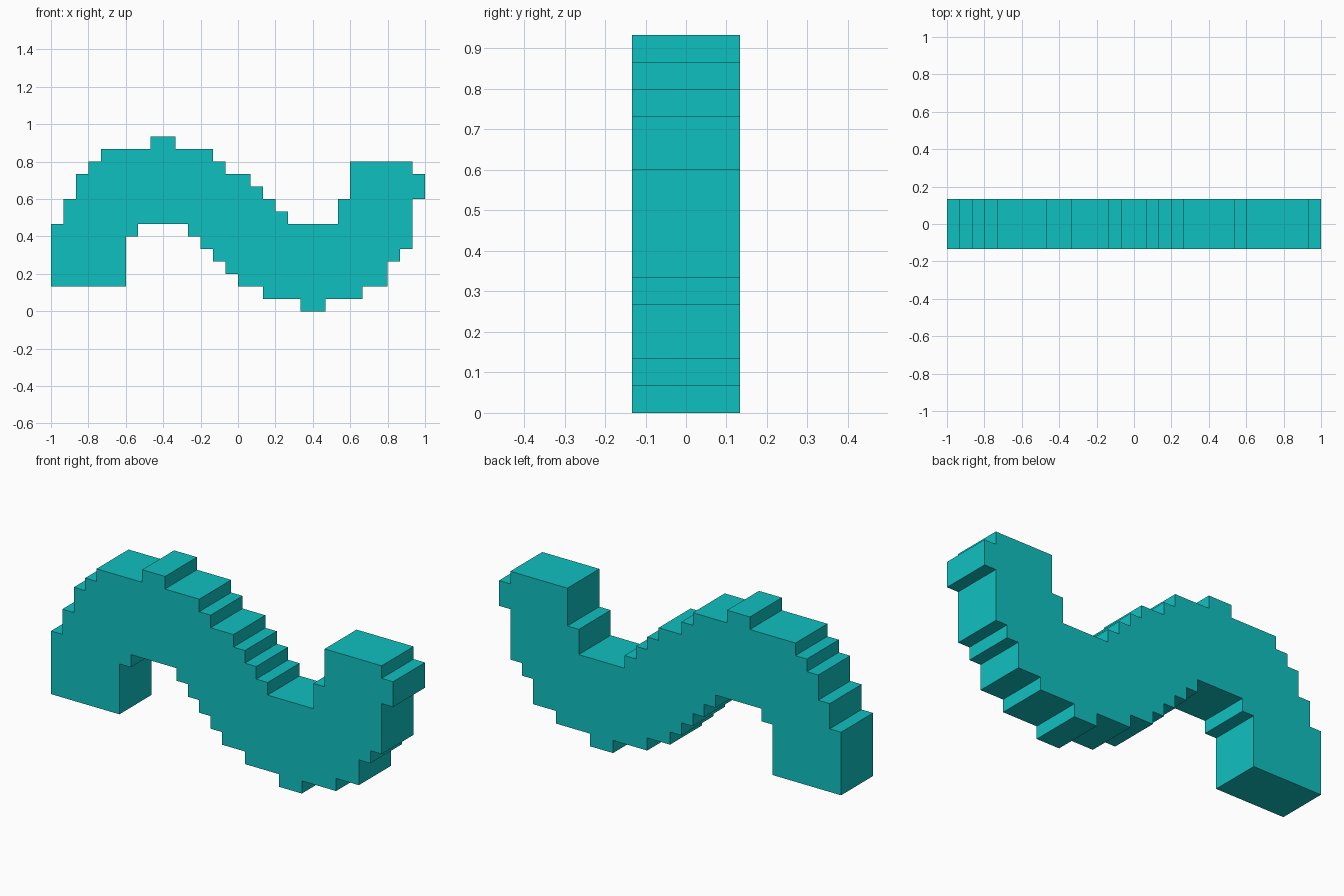
import bpy
import bmesh
from mathutils import Vector

cube = bpy.data.objects.get("Cube")
if cube:
    bpy.data.objects.remove(cube, do_unlink=True)

UNIT = 1 / 15      # size of one step
WIDTH = 30         # length of the wave in steps
DEPTH = 4          # thickness in steps

# Flat turquoise
teal = bpy.data.materials.new("turquoise")
teal.use_nodes = True
color = (0.005, 0.527, 0.527, 1)
teal.diffuse_color = color
teal.node_tree.nodes["Principled BSDF"].inputs["Base Color"].default_value = color

# Stepped outline: (column where the step starts, its height)
upper = [(0, 7), (1, 9), (2, 11), (3, 12), (4, 13), (8, 14), (10, 13), (13, 12),
         (14, 11), (16, 10), (17, 9), (18, 8), (19, 7), (23, 9), (24, 12), (29, 11)]
lower = [(0, 2), (6, 6), (7, 7), (11, 6), (12, 5), (13, 4), (14, 3), (15, 2),
         (17, 1), (20, 0), (22, 1), (25, 2), (27, 4), (28, 5), (29, 9)]


def stairs(steps):
    """Turn steps into the corner points of a staircase line."""
    ends = [x for x, z in steps[1:]] + [WIDTH]
    return [p for (x, z), end in zip(steps, ends) for p in ((x, z), (end, z))]


# Extrude the closed outline from front to back
bm = bmesh.new()
outline = stairs(lower) + stairs(upper)[::-1]
verts = [bm.verts.new(((x - WIDTH / 2) * UNIT, -DEPTH / 2 * UNIT, z * UNIT))
         for x, z in outline]
front = bm.faces.new(verts)
result = bmesh.ops.extrude_face_region(bm, geom=[front], use_keep_orig=True)
back = [g for g in result["geom"] if isinstance(g, bmesh.types.BMVert)]
bmesh.ops.translate(bm, vec=Vector((0, DEPTH * UNIT, 0)), verts=back)
bmesh.ops.recalc_face_normals(bm, faces=bm.faces)

mesh = bpy.data.meshes.new("stepped_wave")
bm.to_mesh(mesh)
bm.free()
mesh.materials.append(teal)
wave = bpy.data.objects.new("stepped_wave", mesh)
bpy.context.collection.objects.link(wave)
